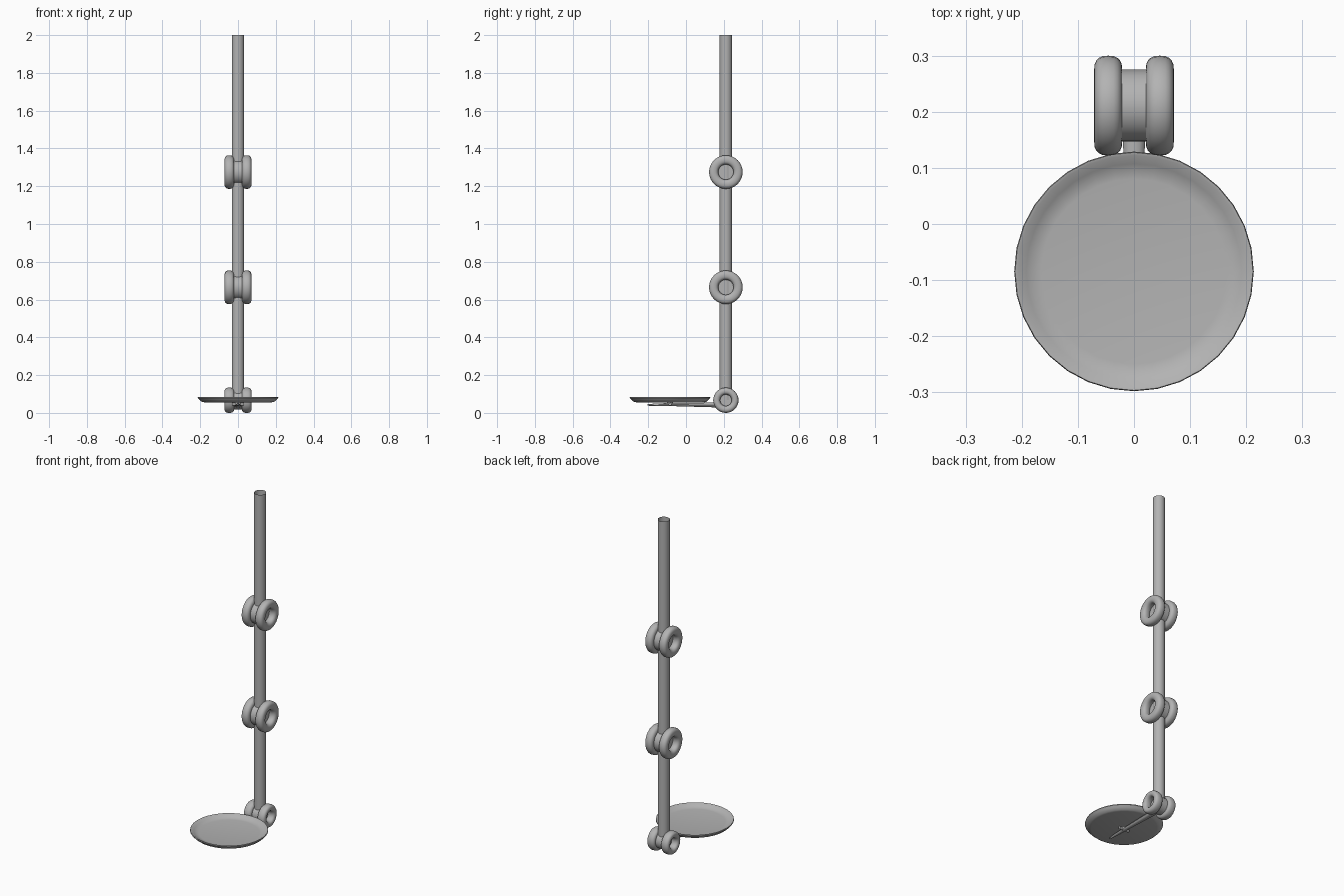
import bpy, bmesh, math
from mathutils import Matrix

if "Cube" in bpy.data.objects:
    bpy.data.objects.remove(bpy.data.objects["Cube"])

grey = bpy.data.materials.new("plain grey")
grey.diffuse_color = (0.45, 0.45, 0.45, 1)
grey.use_nodes = True
grey.node_tree.nodes["Principled BSDF"].inputs["Base Color"].default_value = grey.diffuse_color
POLE_Y = 0.211


def finish(name, bm, angle=40):
    bmesh.ops.recalc_face_normals(bm, faces=bm.faces)
    mesh = bpy.data.meshes.new(name)
    bm.to_mesh(mesh)
    bm.free()
    mesh.materials.append(grey)
    ob = bpy.data.objects.new(name, mesh)
    bpy.context.collection.objects.link(ob)
    bpy.ops.object.select_all(action='DESELECT')
    ob.select_set(True)
    bpy.context.view_layer.objects.active = ob
    bpy.ops.object.shade_smooth_by_angle(angle=math.radians(angle))
    return ob


def lathe(name, profile, loc, axis='Z', steps=32, closed=False):
    """Spin (radius, height) points round an axis placed at loc."""
    bm = bmesh.new()
    rows = []
    for i in range(steps):
        a = 2 * math.pi * i / steps
        rows.append([bm.verts.new((r * math.cos(a), r * math.sin(a), h)) for r, h in profile])
    n = len(profile)
    for i in range(steps):
        a, b = rows[i], rows[(i + 1) % steps]
        for j in range(n if closed else n - 1):
            k = (j + 1) % n
            bm.faces.new((a[j], b[j], b[k], a[k]))
    bmesh.ops.remove_doubles(bm, verts=bm.verts, dist=1e-5)
    if axis == 'X':
        bm.transform(Matrix.Rotation(math.pi / 2, 4, 'Y'))
    bm.transform(Matrix.Translation(loc))
    return finish(name, bm)


def ring_section(mid, half_r, half_w, count=20):
    """Slightly squared oval cross-section of a ring."""
    pts = []
    for i in range(count):
        a = 2 * math.pi * i / count
        c, s = math.cos(a), math.sin(a)
        pts.append((mid + half_r * math.copysign(abs(c) ** 0.8, c),
                    half_w * math.copysign(abs(s) ** 0.8, s)))
    return pts


# joints: two thick rings on a short hub
for label, z, outer, hole in (("upper", 1.275, 0.089, 0.040),
                              ("middle", 0.665, 0.089, 0.040),
                              ("lower", 0.067, 0.067, 0.030)):
    section = ring_section((outer + hole) / 2, (outer - hole) / 2, 0.025)
    for side, sx in (("left", -1), ("right", 1)):
        lathe(f"{label}_joint_ring_{side}", section, (sx * 0.046, POLE_Y, z), 'X', closed=True)
    hub = outer * 0.72
    lathe(f"{label}_joint_hub", [(0, -0.03), (hub, -0.03), (hub, 0.03), (0, 0.03)],
          (0, POLE_Y, z), 'X')

# open tubes between the joints
for label, z0, z1 in (("lower", 0.067, 0.665), ("middle", 0.665, 1.275), ("upper", 1.275, 2.0)):
    lathe(f"{label}_pole", [(0.033, z0), (0.033, z1)], (0, POLE_Y, 0), steps=24)

# shallow dish with a flared rim
lathe("dish", [(0, 0.066), (0.165, 0.066), (0.178, 0.068), (0.192, 0.074), (0.207, 0.084),
               (0.212, 0.085), (0.2135, 0.080), (0.205, 0.070), (0.192, 0.059),
               (0.180, 0.056), (0, 0.056)], (0, -0.0845, 0))

# tapered arm from the lower joint to beyond the dish centre
bm = bmesh.new()
rows = []
for y, w, z0, z1 in ((0.19, 0.021, 0.028, 0.056), (0.13, 0.019, 0.030, 0.054),
                     (-0.08, 0.012, 0.036, 0.052), (-0.16, 0.010, 0.037, 0.050),
                     (-0.205, 0.004, 0.038, 0.046)):
    zc, h = (z0 + z1) / 2, (z1 - z0) / 2
    rows.append([bm.verts.new((w * math.cos(a * math.pi / 6), y, zc + h * math.sin(a * math.pi / 6)))
                 for a in range(12)])
for a, b in zip(rows, rows[1:]):
    for i in range(12):
        bm.faces.new((a[i], a[(i + 1) % 12], b[(i + 1) % 12], b[i]))
bm.faces.new(rows[0])
bm.faces.new(rows[-1])
finish("dish_arm", bm)

# short cross pin and mount holding the dish on the arm
lathe("cross_pin", [(0, -0.032), (0.008, -0.032), (0.008, 0.032), (0, 0.032)],
      (0, -0.0845, 0.046), 'X', steps=12)
lathe("dish_mount", [(0, 0.044), (0.016, 0.044), (0.016, 0.058), (0, 0.058)],
      (0, -0.0845, 0), steps=16)
